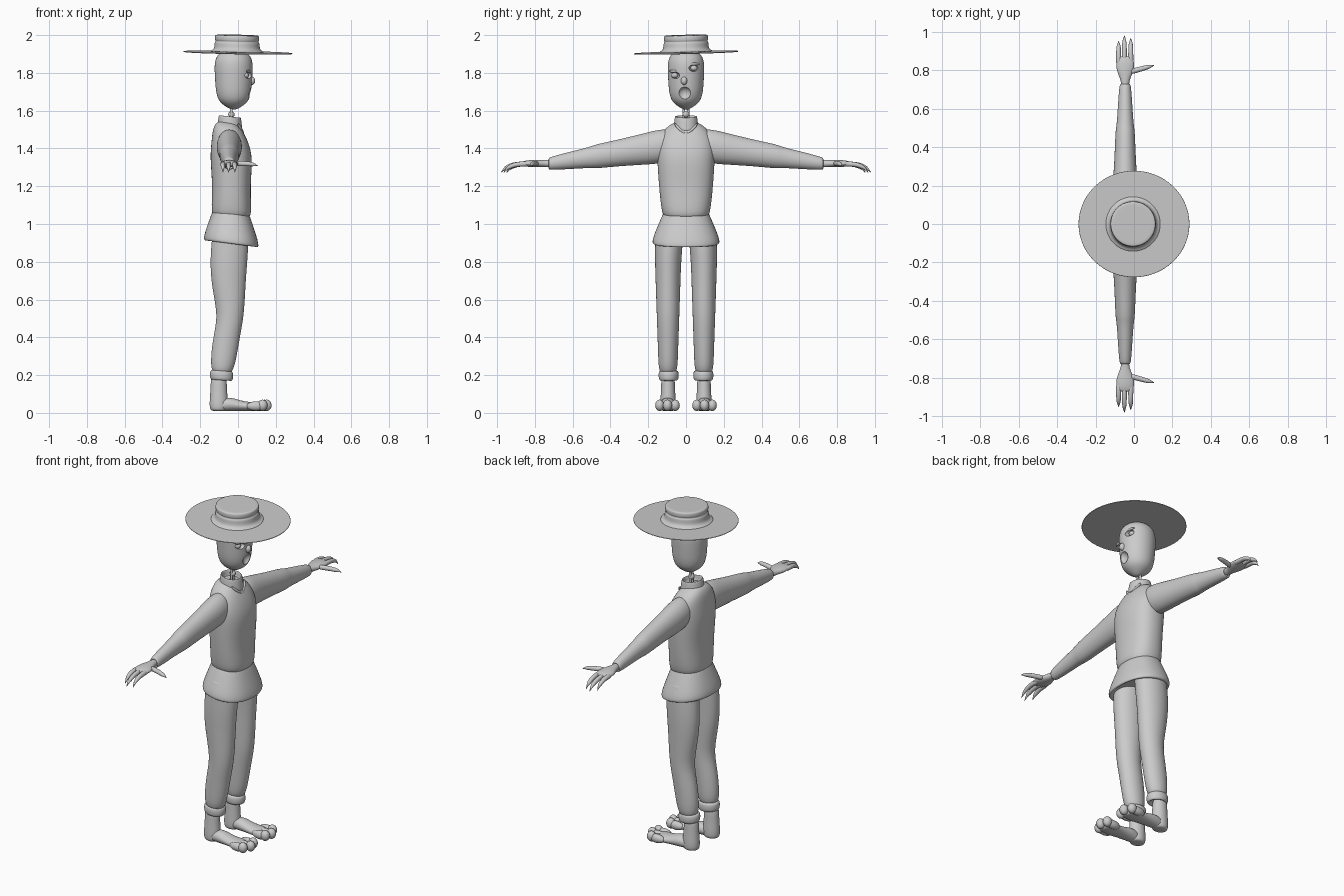
import bpy
import bmesh
from math import cos, sin, pi, sqrt, copysign
from mathutils import Vector

if "Cube" in bpy.data.objects:
    bpy.data.objects.remove(bpy.data.objects["Cube"], do_unlink=True)

grey = bpy.data.materials.new("plain grey")
grey.use_nodes = True
grey.diffuse_color = (0.6, 0.6, 0.6, 1)
grey.node_tree.nodes["Principled BSDF"].inputs["Base Color"].default_value = grey.diffuse_color


def lerp(start, end, fraction):
    return start + (end - start) * fraction


def activate(obj):
    bpy.ops.object.select_all(action="DESELECT")
    obj.select_set(True)
    bpy.context.view_layer.objects.active = obj


def finish(name, bm, levels):
    """Turn a bmesh into a subdivided, smooth shaded object."""
    bmesh.ops.recalc_face_normals(bm, faces=bm.faces)
    mesh = bpy.data.meshes.new(name)
    bm.to_mesh(mesh)
    bm.free()
    obj = bpy.data.objects.new(name, mesh)
    bpy.context.collection.objects.link(obj)
    mesh.materials.append(grey)
    activate(obj)
    if levels:
        smooth = obj.modifiers.new("smooth", "SUBSURF")
        smooth.levels = smooth.render_levels = levels
        bpy.ops.object.modifier_apply(modifier=smooth.name)
    bpy.ops.object.shade_smooth_by_angle(angle=0.7)
    return obj


def skin(name, loops, levels):
    """Bridge successive loops of points and close both ends."""
    bm = bmesh.new()
    rings = [[bm.verts.new(point) for point in loop] for loop in loops]
    for ring, following in zip(rings, rings[1:]):
        for i in range(len(ring)):
            bm.faces.new((ring[i - 1], ring[i], following[i], following[i - 1]))
    for ring in (rings[0], rings[-1]):
        centre = bm.verts.new(sum((vert.co for vert in ring), Vector()) / len(ring))
        for i in range(len(ring)):
            bm.faces.new((ring[i - 1], ring[i], centre))
    return finish(name, bm, levels)


def loft(name, rings, axis="z", side=1, tilt=(0, 0), sides=16, power=1.0):
    """Rings are (position on axis, centre u, centre v, radius u, radius v)."""
    loops = []
    for position, u, v, radius_u, radius_v in rings:
        loop = []
        for i in range(sides):
            c, s = cos(2 * pi * i / sides), sin(2 * pi * i / sides)
            a = u + radius_u * copysign(abs(c) ** power, c)
            b = v + radius_v * copysign(abs(s) ** power, s)
            if axis == "z":
                point = Vector((a, b, position + tilt[0] * a + tilt[1] * b))
            elif axis == "y":
                point = Vector((a, position, b))
            else:
                point = Vector((position, a, b))
            point.y *= side
            loop.append(point)
        loops.append(loop)
    return skin(name, loops, levels=2)


def turned(name, x, profile, y=0, squash=1, **options):
    """Loft from a profile of (height, radius) pairs."""
    return loft(name, [(z, x, y, r, r * squash) for z, r in profile], **options)


def tube(name, path, radii, side=1, sides=8):
    """Round tube of changing radius along a path."""
    points = [Vector(point) for point in path]
    loops = []
    for i, (point, radius) in enumerate(zip(points, radii)):
        direction = points[min(i + 1, len(points) - 1)] - points[max(i - 1, 0)]
        turn = direction.to_track_quat("Z", "Y")
        loop = []
        for k in range(sides):
            angle = 2 * pi * k / sides
            edge = point + turn @ Vector((cos(angle), sin(angle), 0)) * radius
            edge.y *= side
            loop.append(edge)
        loops.append(loop)
    return skin(name, loops, levels=1)


def clawed_digit(name, start, end, side):
    """Finger that droops to a narrow pointed claw."""
    shape = [(0, 0, 1), (.3, 0, 1), (.6, .1, .9), (.8, .4, .8), (.86, .5, .5), (1, 1, .1)]
    path = [(lerp(start[0], end[0], along), lerp(start[1], end[1], along),
             lerp(start[2], end[2], drop)) for along, drop, thickness in shape]
    tube(name, path, [.015 * thickness for along, drop, thickness in shape], side)


def ball(name, centre, size, side=1):
    bm = bmesh.new()
    bmesh.ops.create_uvsphere(bm, u_segments=20, v_segments=12, radius=1)
    bmesh.ops.scale(bm, vec=size, verts=bm.verts)
    bmesh.ops.translate(bm, vec=(centre[0], centre[1] * side, centre[2]), verts=bm.verts)
    return finish(name, bm, levels=0)


# Hat: thin brim, and a flat crown that flares into it and has a band
hat_tilt = (-.02, .025)
brim_radii = (.1, .2, .285, .29)
brim = [(1.905, r) for r in brim_radii] + [(1.91, r) for r in reversed(brim_radii)]
turned("hat_brim", 0, brim, squash=.96, tilt=hat_tilt, sides=32)
crown = [(1.91, .15), (1.915, .14), (1.925, .12), (1.96, .12), (1.963, .114), (1.97, .114),
         (1.973, .118), (1.995, .118), (2, .112), (2, .09)]
turned("hat_crown", -.005, crown, tilt=hat_tilt, sides=32)

# Head: rounded block narrowing to the chin, with hollow eyes and mouth
steps = [lerp(-.99, .99, i / 10) for i in range(11)]
skull = [(1.77 + .165 * s, .1 * sqrt(1 - s ** 4) * (1 + s / 10)) for s in steps]
head = turned("head", -.023, skull, squash=.96, sides=20)
eyes = {"right": Vector((.06, -.06, 1.787)), "left": Vector((.07, .042, 1.825))}
cutters = [ball(name + "_eye_cutter", eye, (.03, .027, .018)) for name, eye in eyes.items()]
cutters.append(ball("mouth_cutter", (.08, -.008, 1.69), (.035, .037, .037)))
activate(head)
for cutter in cutters:
    cut = head.modifiers.new("cut", "BOOLEAN")
    cut.operation, cut.object = "DIFFERENCE", cutter
    bpy.ops.object.modifier_apply(modifier=cut.name)
    bpy.data.objects.remove(cutter, do_unlink=True)
bpy.ops.object.shade_smooth_by_angle(angle=0.6)
for name, eye in eyes.items():
    ball(name + "_eyeball", eye - Vector((.02, 0, 0)), (.017, .018, .015))
    brow = [eye + Vector((-.4 * abs(along), along, .022)) for along in (-.03, 0, .03)]
    tube(name + "_brow", brow, (.006, .009, .006))
ball("nose", (.073, -.01, 1.758), (.018, .017, .022))

# Neck: two thin posts and a joint
for name, side in (("left", 1), ("right", -1)):
    post = [(-.035, .011, z) for z in (1.5, 1.56, 1.63)]
    tube(name + "_neck_post", post, [.008] * len(post), side)
ball("neck_joint", (-.035, 0, 1.58), [.017] * 3)

# Sweater: body leaning back at the shoulders, flared hem, open collar
body = [(1.03, .09, .11), (1.05, .11, .13), (1.2, .1, .145), (1.35, .115, .155),
        (1.43, .1, .155), (1.5, .08, .12), (1.54, .05, .06)]
loft("sweater_body", [(z, -.035 - .2 * max(0, z - 1.4), 0, depth, width) for z, depth, width in body],
     tilt=(-.04, 0), sides=20, power=.85)
hem = [(1.07, .09), (1.05, .1), (1, .118), (.93, .142), (.9, .147), (.89, .143), (.89, .13), (.92, .1)]
turned("sweater_hem", -.036, hem, squash=1.23, tilt=(-.13, 0), sides=20, power=.88)
collar = [(1.48, .07), (1.51, .067), (1.56, .061), (1.566, .057), (1.56, .051), (1.52, .05)]
turned("collar", -.043, collar, tilt=(-.12, 0))

for name, side in (("left", 1), ("right", -1)):
    tube(name + "_collar_flap", [(0, .058, 1.53), (.016, .04, 1.505), (.03, 0, 1.475)],
         (.006, .009, .005), side)

    # Sleeve: straight taper from shoulder to wrist with a fold at the elbow
    sleeve = []
    for y, fullness in ((.08, .85), (.14, 1), (.22, 1), (.35, 1), (.49, 1.1), (.505, 1),
                        (.6, 1), (.72, 1), (.73, .8), (.72, .3)):
        f = (y - .14) / .6
        sleeve.append((y, -.046, lerp(1.41, 1.317, f),
                       lerp(.07, .03, f) * fullness, lerp(.093, .034, f) * fullness))
    loft(name + "_sleeve", sleeve, axis="y", side=side)

    # Hand: flat palm, three clawed fingers and a thumb
    palm = [(.7, .02, .02), (.745, .022, .02), (.775, .036, .02), (.81, .048, .02),
            (.845, .047, .017), (.87, .038, .01)]
    loft(name + "_palm", [(y, -.046, 1.32, width, thick) for y, width, thick in palm],
         axis="y", side=side)
    for label, x, reach in (("outer", -.08, .95), ("middle", -.05, .98), ("inner", -.017, .966)):
        clawed_digit(name + "_" + label + "_finger", (x, .83, 1.318), (x, reach, 1.272), side)
    clawed_digit(name + "_thumb", (-.02, .79, 1.32), (.105, .825, 1.308), side)

    # Trouser leg: evenly spaced rings bent at the knee, with a turned cuff
    centres = (-.04, -.042, -.049, -.051, -.045, -.04, -.06, -.075, -.086)
    depths = (.09, .1, .1, .094, .083, .07, .071, .07, .058)
    leg = [(1 - k / 10, centre, lerp(.085, .095, min(k / 2, 1)), depth, lerp(.078, .05, k / 8))
           for k, (centre, depth) in enumerate(zip(centres, depths))]
    loft(name + "_trouser_leg", leg, tilt=(-.06, 0), side=side)
    cuff = [(.22, .05), (.215, .062), (.19, .064), (.168, .06), (.165, .045), (.19, .03)]
    turned(name + "_cuff", -.087, cuff, y=.092, squash=.86, tilt=(-.06, 0), side=side)

    # Bare ankle, long flat foot and three round toes
    ankle = [(.2, .043), (.13, .044), (.08, .048), (.04, .05), (.015, .046), (.01, .03)]
    turned(name + "_ankle", -.102, ankle, y=.095, squash=.85, side=side)
    foot = [(-.14, .02, .02), (-.06, .043, .04), (0, .043, .03), (.05, .048, .024),
            (.1, .057, .024), (.14, .035, .015)]
    loft(name + "_foot", [(x, .097, high + .01, wide, high) for x, wide, high in foot],
         axis="x", side=side)
    for label, y, reach in (("inner", .057, .165), ("middle", .098, .177), ("outer", .139, .155)):
        toe = name + "_" + label + "_toe"
        ball(toe, (reach - .06, y, .036), (.05, .022, .025), side)
        ball(toe + "_tip", (reach - .025, y, .04), (.026, .024, .03), side)
